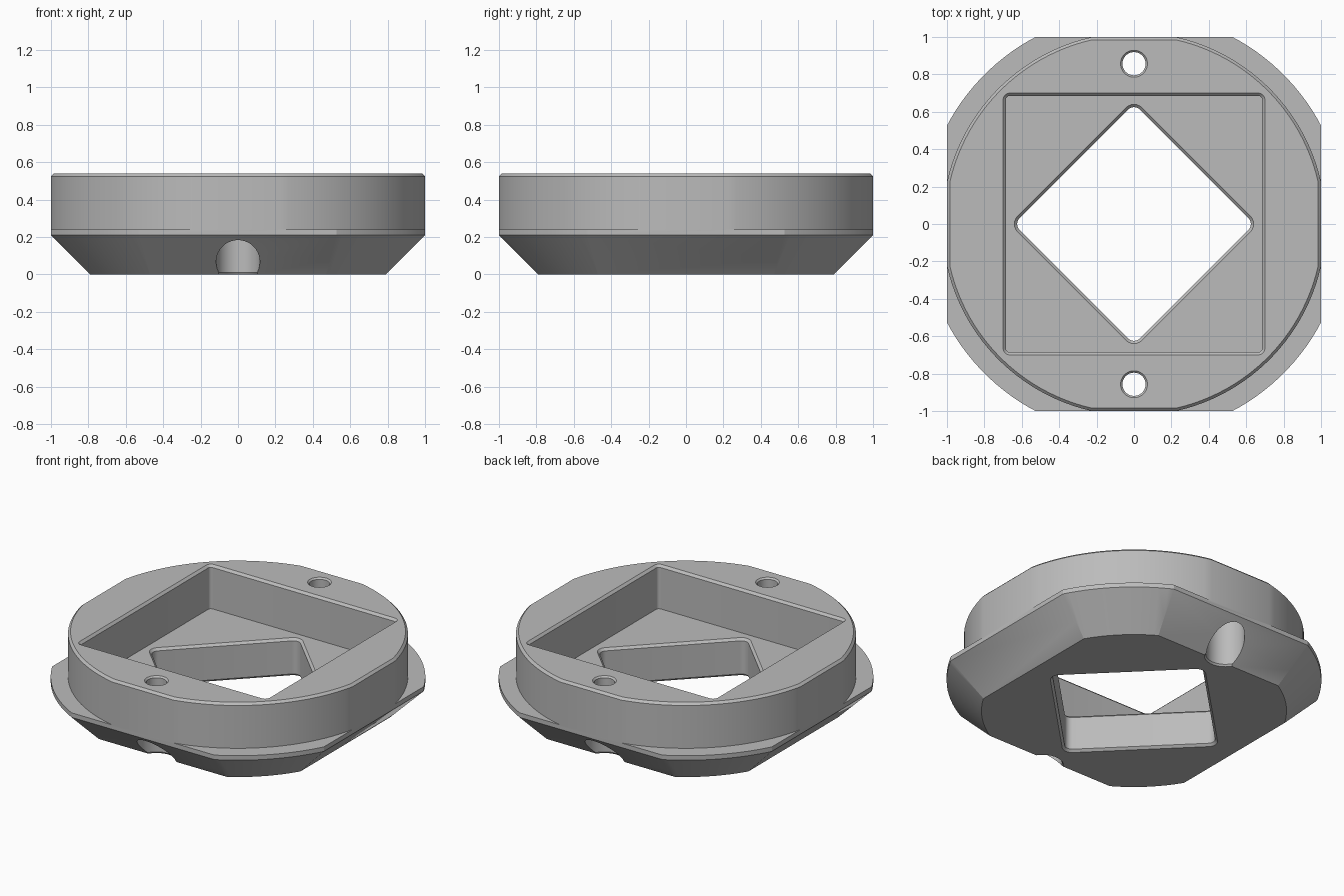
import bpy, bmesh
from math import cos, sin, pi, radians, sqrt

cube = bpy.data.objects.get("Cube")
if cube:
    bpy.data.objects.remove(cube, do_unlink=True)

grey = bpy.data.materials.new("light grey")
grey.use_nodes = True
COLOUR = (0.5, 0.5, 0.5, 1)
grey.diffuse_color = COLOUR
grey.node_tree.nodes["Principled BSDF"].inputs["Base Color"].default_value = COLOUR


def circle(r, n=128):
    return [(r * cos(2 * pi * (i + .5) / n), r * sin(2 * pi * (i + .5) / n)) for i in range(n)]


def square(half, r=0, turn=0, n=6):
    """Square outline with rounded corners, turned about z."""
    pts = []
    for q in range(4):
        a0 = q * pi / 2 + turn
        corner = (half - r) * sqrt(2)
        cx, cy = corner * cos(a0 + pi / 4), corner * sin(a0 + pi / 4)
        for i in range(n + 1 if r else 1):
            a = a0 + i * pi / 2 / n
            pts.append((cx + r * cos(a), cy + r * sin(a)))
    return pts


def loft(name, rings, centre_y=0):
    """Closed solid through (outline, z) rings with equal point counts."""
    bm = bmesh.new()
    loops = [[bm.verts.new((x, y + centre_y, z)) for x, y in pts] for pts, z in rings]
    n = len(loops[0])
    for low, high in zip(loops, loops[1:]):
        for i in range(n):
            j = (i + 1) % n
            bm.faces.new((low[i], low[j], high[j], high[i]))
    bm.faces.new(loops[0][::-1])
    bm.faces.new(loops[-1])
    bmesh.ops.recalc_face_normals(bm, faces=bm.faces)
    mesh = bpy.data.meshes.new(name)
    bm.to_mesh(mesh)
    bm.free()
    mesh.materials.append(grey)
    obj = bpy.data.objects.new(name, mesh)
    bpy.context.collection.objects.link(obj)
    return obj


def cut(target, tool, operation="DIFFERENCE"):
    tool.hide_render = True
    mod = target.modifiers.new("cut", "BOOLEAN")
    mod.operation, mod.object, mod.solver = operation, tool, "EXACT"
    bpy.context.view_layer.objects.active = target
    bpy.ops.object.modifier_apply(modifier=mod.name)
    bpy.data.objects.remove(tool, do_unlink=True)


# Round stepped body with conical underside, trimmed by four flats
body = loft("adapter_ring", [(circle(r), z) for r, z in (
    (.92, 0), (1.13, .21), (1.13, .24), (1.025, .24), (1.025, .525), (1.01, .54))])
flats = [(.69, -.1), (1, .21), (1, .525), (.885, .64)]
cut(body, loft("flats", [(square(h), z) for h, z in flats]), "INTERSECT")

# Square pocket with a chamfered rim
FLOOR = .25
pocket = [(.685, FLOOR), (.685, .525), (.75, .59)]
cut(body, loft("pocket", [(square(h, .02 + h - .685), z) for h, z in pocket]))

# Diamond opening, chamfered above and below
diamond = [(.495, -.025), (.455, .015), (.455, FLOOR - .015), (.495, FLOOR + .025)]
cut(body, loft("opening", [(square(h, h - .41, pi / 4), z) for h, z in diamond]))

# Screw holes with wide recesses underneath
for y in (-.857, .857):
    hole = [(.062, .1), (.062, .53), (.082, .55)]
    cut(body, loft("hole", [(circle(r, 48), z) for r, z in hole], y))
    recess = [(.14, -.02), (.117, .012), (.117, .33)]
    cut(body, loft("recess", [(circle(r, 48), z) for r, z in recess], y))

bpy.ops.object.select_all(action="DESELECT")
body.select_set(True)
bpy.context.view_layer.objects.active = body
bpy.ops.object.shade_smooth_by_angle(angle=radians(20))
